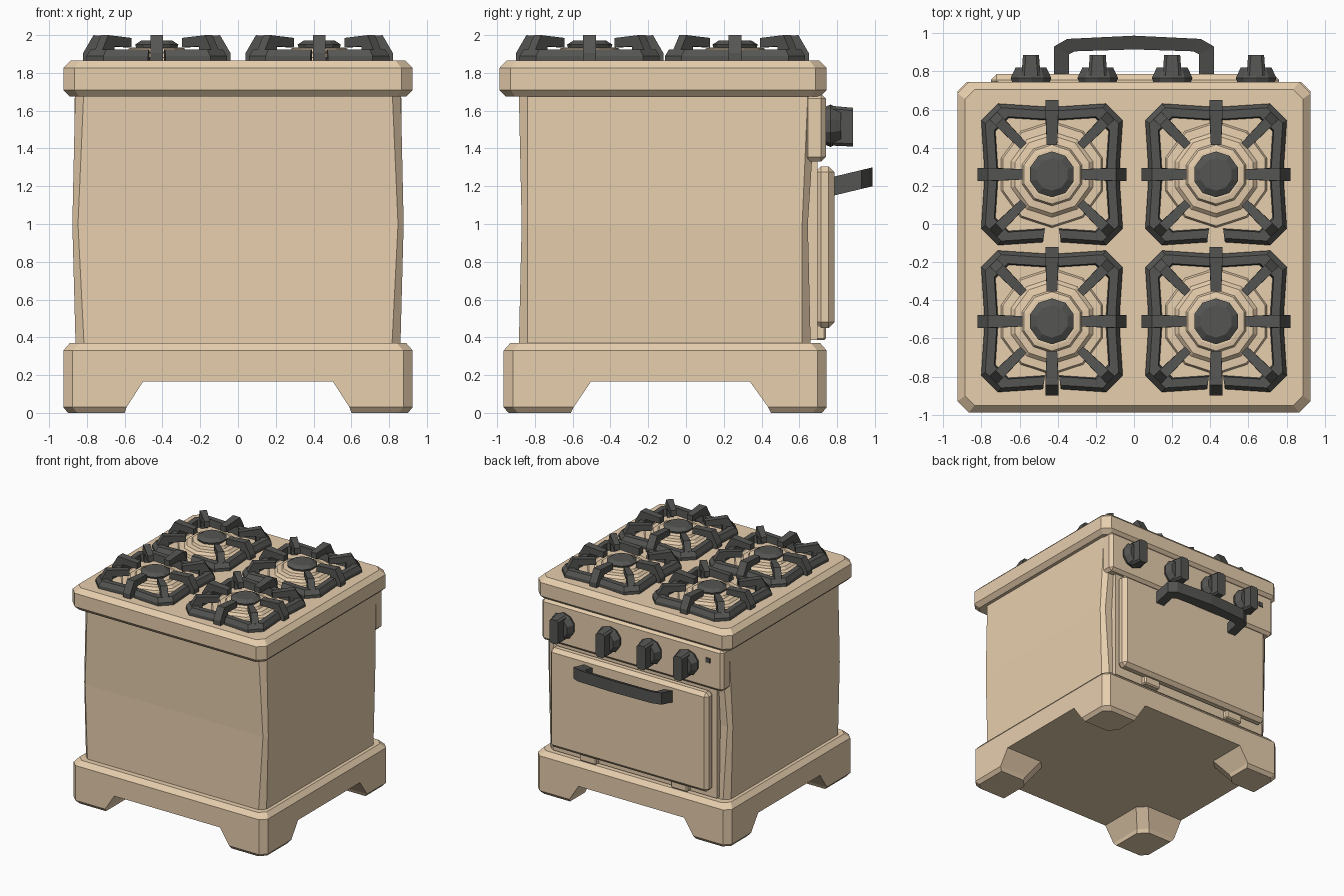
import bpy, bmesh, math
from mathutils import Matrix, Vector

if "Cube" in bpy.data.objects:
    bpy.data.objects.remove(bpy.data.objects["Cube"])


def material(name, rgb):
    m = bpy.data.materials.new(name)
    m.diffuse_color = (*rgb, 1)
    m.use_nodes = True
    m.node_tree.nodes["Principled BSDF"].inputs["Base Color"].default_value = m.diffuse_color
    return m


CREAM = material("cream_enamel", (0.80, 0.62, 0.42))
IRON = material("dark_iron", (0.09, 0.09, 0.085))


def loft(name, rings, mat, bevel=0, xf=None):
    """Skin matching closed rings of points and cap both ends."""
    bm = bmesh.new()
    vs = [[bm.verts.new(p) for p in r] for r in rings]
    n = len(vs[0])
    for a, b in zip(vs, vs[1:]):
        for i in range(n):
            j = (i + 1) % n
            bm.faces.new((a[i], a[j], b[j], b[i]))
    bm.faces.new(vs[0][::-1])
    bm.faces.new(vs[-1])
    if bevel:
        bmesh.ops.bevel(bm, geom=bm.edges[:], offset=bevel, segments=1,
                        affect='EDGES', clamp_overlap=True)
    if xf:
        bm.transform(xf)
    bmesh.ops.recalc_face_normals(bm, faces=bm.faces)
    me = bpy.data.meshes.new(name)
    bm.to_mesh(me)
    bm.free()
    ob = bpy.data.objects.new(name, me)
    me.materials.append(mat)
    bpy.context.collection.objects.link(ob)
    return ob


def rect(x0, x1, y0, y1, z, c=0):
    """Rectangle at height z, optionally with chamfered corners."""
    if not c:
        return [(x0, y0, z), (x1, y0, z), (x1, y1, z), (x0, y1, z)]
    return [(x0 + c, y0, z), (x1 - c, y0, z), (x1, y0 + c, z), (x1, y1 - c, z),
            (x1 - c, y1, z), (x0 + c, y1, z), (x0, y1 - c, z), (x0, y0 + c, z)]


def box(name, x0, x1, y0, y1, z0, z1, mat, bevel=0):
    return loft(name, [rect(x0, x1, y0, y1, z0), rect(x0, x1, y0, y1, z1)], mat, bevel)


def lathe(name, prof, n, mat, xf):
    rings = [[(r * math.cos(2 * math.pi * (i + .5) / n),
               r * math.sin(2 * math.pi * (i + .5) / n), z) for i in range(n)]
             for r, z in prof]
    return loft(name, rings, mat, 0, xf)


# Plinth with four tapered corner feet
loft("plinth", [rect(-.925, .925, -.965, .745, .165, .05),
                rect(-.925, .925, -.965, .745, .33, .05),
                rect(-.89, .89, -.93, .71, .37, .05)], CREAM)
for sx in (-1, 1):
    for y_out, y_low, y_high in ((-.965, -.61, -.50), (.745, .45, .335)):
        sy = math.copysign(1, y_out)

        def foot_ring(z, xi, yi, inset):
            xo, yo = .925 - inset, y_out - sy * inset
            pts = [(xi, yo), (xo - .05, yo), (xo, yo - sy * .05),
                   (xo, yi), (xi + .07, yi), (xi, yi + sy * .07)]
            return [(sx * x, y, z) for x, y in pts]
        loft("foot", [foot_ring(0, .60, y_low, .025), foot_ring(.03, .59, y_low - sy * .015, 0),
                      foot_ring(.17, .50, y_high, 0)], CREAM)

# Slightly bulging oven body
loft("oven_body", [rect(-.86, .86, -.885, .66, .36, .045),
                   rect(-.877, .877, -.87, .645, 1.0, .03),
                   rect(-.862, .862, -.885, .69, 1.69, .045)], CREAM)

# Overhanging cooktop
loft("cooktop", [rect(-.89, .89, -.955, .71, 1.675, .05),
                 rect(-.925, .925, -.988, .745, 1.71, .06),
                 rect(-.925, .925, -.988, .745, 1.825, .06),
                 rect(-.885, .885, -.95, .705, 1.865, .05)], CREAM)

# Control panel, door surround, door and hinges
box("control_panel", -.865, .865, .62, .74, 1.33, 1.69, CREAM, .025)
box("door_surround", -.78, .78, .60, .695, .385, 1.34, CREAM)
box("oven_door", -.75, .76, .685, .785, .45, 1.305, CREAM, .03)
for x in (-.45, .42):
    box("door_hinge", x - .08, x + .08, .67, .74, .385, .47, CREAM, .01)
box("indicator", -.75, -.71, .73, .748, 1.56, 1.60, IRON)

# Door handle: bent bar rising outward
path_out = [(-.42, .77), (-.42, .93), (-.35, .97), (0, .987), (.35, .97), (.42, .93), (.42, .77)]
path_in = [(-.34, .77), (-.34, .89), (-.31, .905), (0, .915), (.31, .905), (.34, .89), (.34, .77)]
sections = []
for (xo, yo), (xi, yi) in zip(path_out, path_in):
    zo, zi = 1.15 + (yo - .78) * .24, 1.15 + (yi - .78) * .24
    sections.append([(xo, yo, zo), (xi, yi, zi), (xi, yi, zi + .09), (xo, yo, zo + .10)])
loft("door_handle", sections, IRON)

# Control knobs: faceted disc with a flat grip
for x in (-.54, -.19, .20, .64):
    place = Matrix.Translation((x, .735, 1.52)) @ Matrix.Rotation(-math.pi / 2, 4, 'X')
    lathe("knob_base", [(.10, 0), (.112, .03), (.085, .085)], 10, IRON, place)
    loft("knob_grip", [rect(-.05, .05, -.105, .105, .04, .015),
                       rect(-.042, .042, -.095, .11, .15, .015)], IRON, 0, place)


# Grate pieces
def grate_ring(origin):
    base = [(.045, .345), (.275, .36), (.36, .275), (.345, .045)]
    pts = []
    for k in range(4):
        rot = Matrix.Rotation(-math.pi / 2 * (k + 2), 2)
        # clockwise quarter, starting and ending beside the -y arm
        pts += [rot @ Vector(p) for p in base]
    secs = []
    for p in pts:
        secs.append([(p.x * s, p.y * s, z) for s, z in
                     ((1.03, 1.855), (1.03, 1.89), (.97, 1.925), (.84, 1.925), (.82, 1.855))])
    loft("grate_frame", secs, IRON, 0, Matrix.Translation(origin))


def grate_arm(origin, angle, R, inner, w):
    prof = [(R, 1.855), (R, 1.905), (R - .055, 2.0), (inner, 1.985),
            (inner, 1.935), (R - .10, 1.94), (R - .10, 1.855)]
    sides = [[(r, s * w * (.8 if r == inner else 1), z) for r, z in prof] for s in (-1, 1)]
    loft("grate_arm", sides, IRON, 0,
         Matrix.Translation(origin) @ Matrix.Rotation(angle, 4, 'Z'))


# Four burners; the rear arms of one pair slot into gaps in the other pair
for x in (-.43, .43):
    for y in (.26, -.51):
        o = Vector((x, y, 0))
        at = Matrix.Translation(o)
        lathe("burner_bowl", [(.285, 1.855), (.27, 1.882), (.225, 1.885), (.205, 1.905),
                              (.165, 1.91), (.155, 1.93), (.13, 1.935)], 10, CREAM, at)
        lathe("burner_cap", [(.112, 1.925), (.12, 1.95), (.085, 1.972)], 10, IRON, at)
        grate_ring(o)
        for i in range(8):
            if i == 6 and y > 0:
                continue
            diag = i % 2
            grate_arm(o, i * math.pi / 4, .445 if diag else .39,
                      .21 if diag else .155, .028 if diag else .034)
